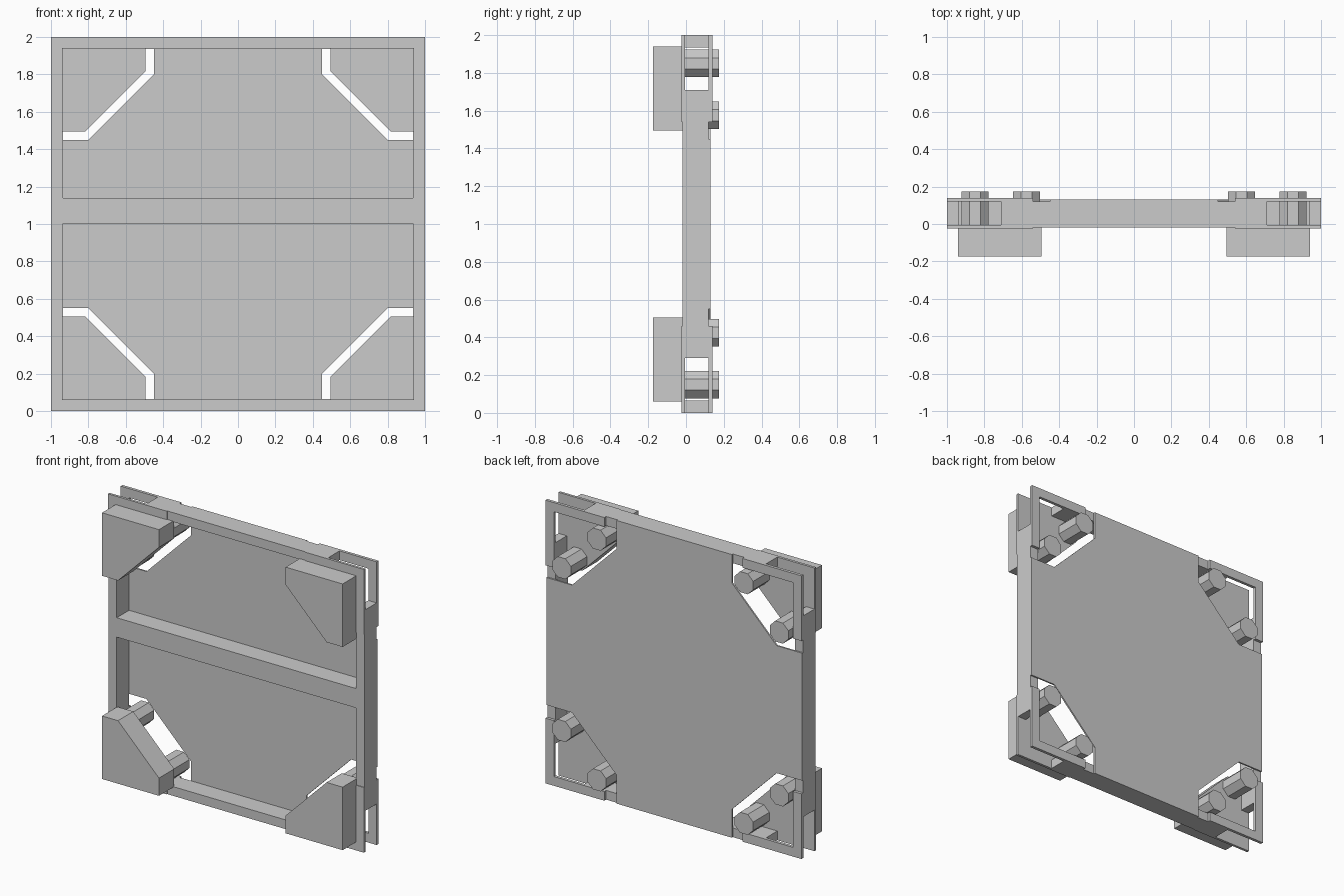
import bpy
import math
from mathutils import Matrix, Vector

cube = bpy.data.objects.get("Cube")
if cube:
    bpy.data.objects.remove(cube, do_unlink=True)

GREY = (0.6, 0.6, 0.6, 1.0)
mat = bpy.data.materials.new("plain grey")
mat.use_nodes = True
mat.diffuse_color = GREY
mat.node_tree.nodes["Principled BSDF"].inputs["Base Color"].default_value = GREY

FRAME_FRONT, PANEL_FRONT, PANEL_BACK = -0.018, 0.12, 0.131
INNER = 0.935   # inner edge of the frame border


def extrude(name, outline, y0, y1):
    """Prism from an outline in (x, height from centre), between two depths."""
    n = len(outline)
    verts = [(x, y, z + 1) for y in (y0, y1) for x, z in outline]
    faces = [tuple(range(n)), tuple(range(2 * n - 1, n - 1, -1))]
    faces += [(i, i + n, (i + 1) % n + n, (i + 1) % n) for i in range(n)]
    if sum(outline[i - 1][0] * outline[i][1] - outline[i][0] * outline[i - 1][1]
           for i in range(n)) < 0:
        faces = [f[::-1] for f in faces]
    mesh = bpy.data.meshes.new(name)
    mesh.from_pydata(verts, [], faces)
    mesh.materials.append(mat)
    obj = bpy.data.objects.new(name, mesh)
    bpy.context.collection.objects.link(obj)
    return obj


def rect(x0, x1, z0, z1):
    return [(x0, z0), (x1, z0), (x1, z1), (x0, z1)]


# Frame rails and cross bar
RAIL = 0.71
for side, s in (("left", 1), ("right", -1)):
    extrude(side + "_rail", rect(min(s, s * INNER), max(s, s * INNER), -RAIL, RAIL),
            FRAME_FRONT, PANEL_FRONT)
for side, s in (("top", 1), ("bottom", -1)):
    extrude(side + "_rail", rect(-RAIL, RAIL, min(s, s * INNER), max(s, s * INNER)),
            FRAME_FRONT, PANEL_FRONT)
extrude("cross_bar", rect(-INNER, INNER, 0.003, 0.14), FRAME_FRONT, PANEL_FRONT)

# Back panel with its four corners cut away
quarter = [(1, 0.45), (0.8, 0.45), (0.45, 0.8), (0.45, 1)]
panel = quarter + [(-x, z) for x, z in reversed(quarter)]
panel += [(-x, -z) for x, z in quarter] + [(x, -z) for x, z in reversed(quarter)]
extrude("back_panel", panel, PANEL_FRONT, PANEL_BACK)

# Corner parts, repeated by mirroring the outline
BRACKET = [(0.54, 1), (0.54, INNER), (INNER, INNER), (INNER, 0.54), (1, 0.54), (1, 1)]
BLOCK = [(0.495, 0.94), (0.495, 0.815), (0.815, 0.495), (0.94, 0.495), (0.94, 0.94)]
PEG_RADIUS = 0.0725 / math.cos(math.pi / 8)


def octagon(cx, cz):
    angles = [math.pi / 8 + i * math.pi / 4 for i in range(8)]
    return [(cx + PEG_RADIUS * math.cos(a), cz + PEG_RADIUS * math.sin(a)) for a in angles]


for side, sx in (("left", 1), ("right", -1)):
    for level, sz in (("top", 1), ("bottom", -1)):
        prefix = level + "_" + side

        def corner(part, outline, y0, y1):
            extrude(prefix + "_" + part, [(x * sx, z * sz) for x, z in outline], y0, y1)

        corner("front_bracket", BRACKET, -0.023, -0.005)
        corner("back_bracket", BRACKET, 0.119, 0.14)
        corner("corner_block", BLOCK, -0.175, -0.005)
        corner("outer_peg", octagon(0.85, 0.575), -0.006, 0.175)
        corner("inner_peg", octagon(0.575, 0.85), -0.006, 0.175)
